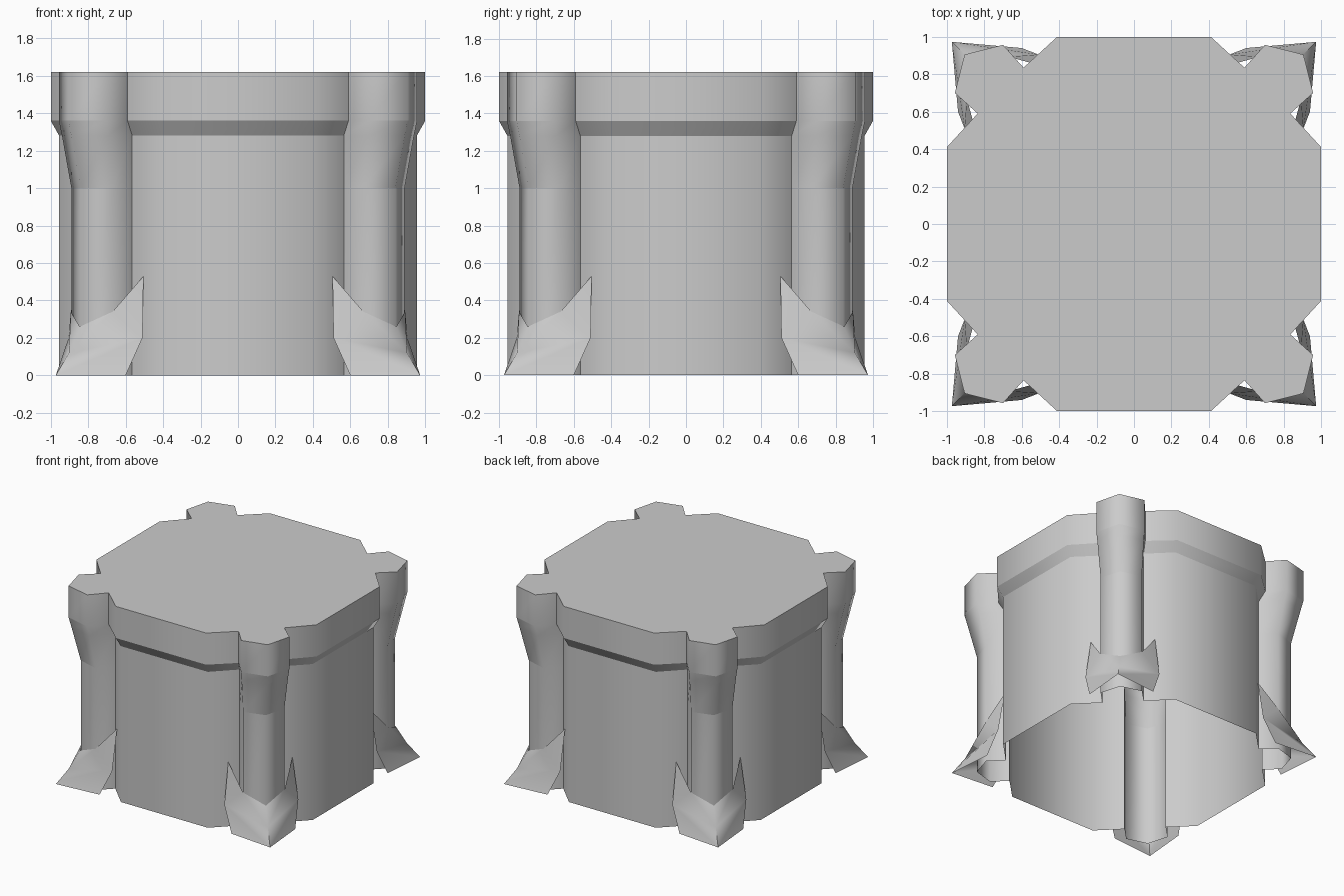
import bpy, bmesh
from math import radians
from mathutils import Matrix

if "Cube" in bpy.data.objects:
    bpy.data.objects.remove(bpy.data.objects["Cube"])


def quarter_turns(points):
    """Repeat a corner's points in all four quadrants."""
    out = []
    for k in range(4):
        for x, y in points:
            for _ in range(k):
                x, y = -y, x
            out.append((x, y))
    return out


def corner(flat, notch, side, apex):
    """Octagon corner with a column standing out on the diagonal."""
    half = [flat, notch, side]
    return half + [(apex, apex)] + [(y, x) for x, y in reversed(half)]


def finish(bm, name, crease):
    bmesh.ops.recalc_face_normals(bm, faces=bm.faces[:])
    for f in bm.faces:
        f.smooth = True
    for e in bm.edges:
        a = e.calc_face_angle(0)
        level = abs(e.verts[0].co.z - e.verts[1].co.z) < 1e-4
        e.smooth = not (a > radians(crease) or (level and a > radians(10)))
    me = bpy.data.meshes.new(name)
    bm.to_mesh(me)
    bm.free()
    ob = bpy.data.objects.new(name, me)
    bpy.context.collection.objects.link(ob)
    return ob


# Hollow body with four columns: one outline lofted through five heights
low = corner((0.955, 0.395), (0.785, 0.565), (0.89, 0.67), 0.84)
mid = corner((0.955, 0.395), (0.785, 0.565), (0.94, 0.693), 0.89)
rim = corner((1.0, 0.41), (0.835, 0.59), (0.957, 0.70), 0.905)
levels = [(0, low), (1.0, low), (1.28, mid), (1.36, rim), (1.62, rim)]
bm = bmesh.new()
rings = [[bm.verts.new((x, y, z)) for x, y in quarter_turns(pts)]
         for z, pts in levels]
n = len(rings[0])
for a, b in zip(rings, rings[1:]):
    for i in range(n):
        j = (i + 1) % n
        bm.faces.new((a[i], a[j], b[j], b[i]))
bm.faces.new(rings[-1])
finish(bm, "body_shell", 65)

# Flared feet: a half foot mirrored over the diagonal, one at each column
ridge = [(0.973, 0.973, 0), (0.903, 0.903, 0.12), (0.845, 0.845, 0.26)]
wing = [(0.67, 0.893, 0.34), (0.505, 0.848, 0.53), (0.51, 0.905, 0.2),
        (0.60, 0.94, 0)]
for k, place in enumerate(("back_right", "back_left", "front_left", "front_right")):
    bm = bmesh.new()
    r = [bm.verts.new(p) for p in ridge]
    for flip in (False, True):
        w = [bm.verts.new((y, x, z) if flip else (x, y, z)) for x, y, z in wing]
        for f in ((r[2], w[0], r[1]), (w[0], w[1], w[2]),
                  (r[1], w[0], w[2]), (r[0], r[1], w[2], w[3])):
            bm.faces.new(f)
    bm.transform(Matrix.Rotation(radians(90 * k), 4, 'Z'))
    finish(bm, "foot_" + place, 40)
